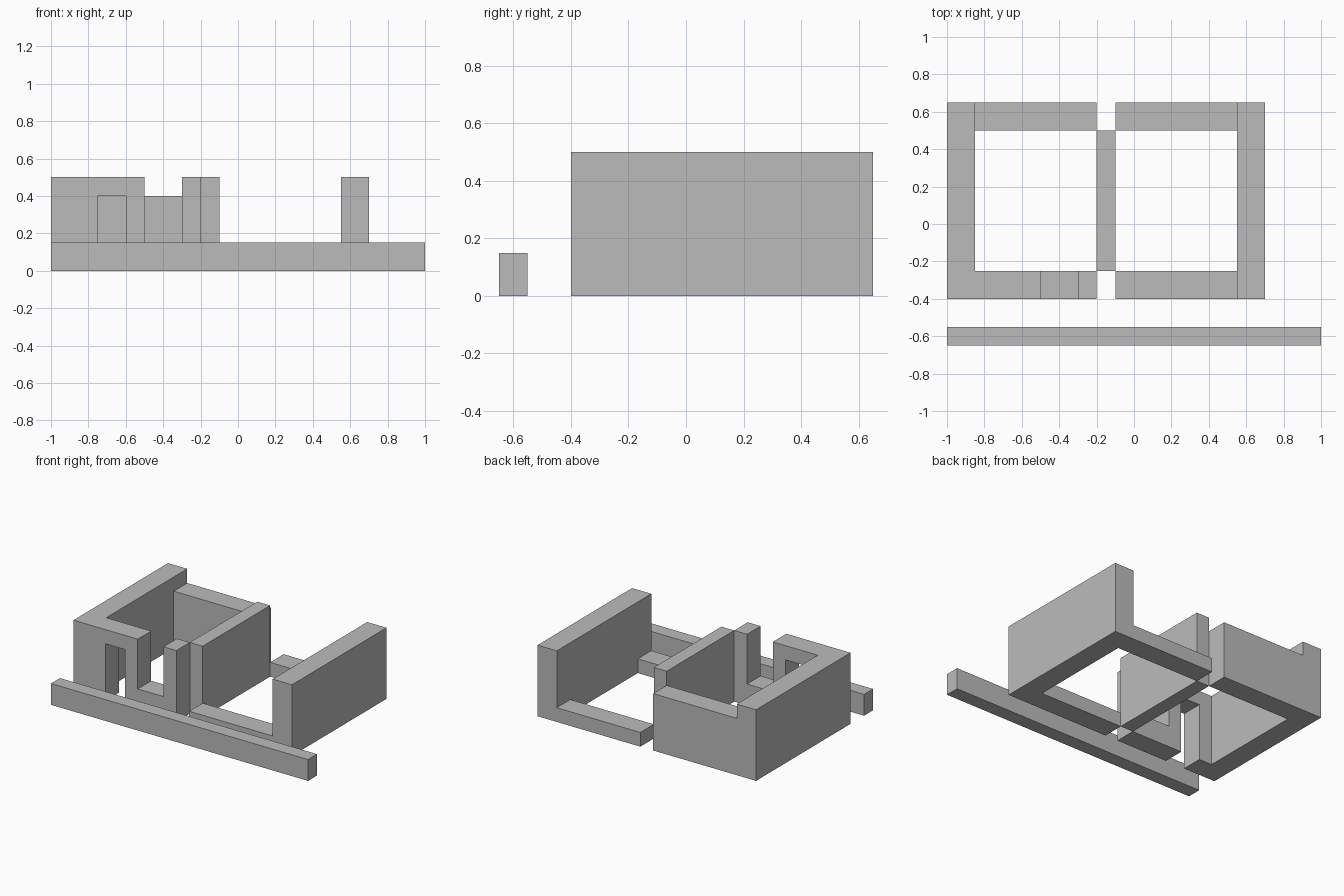
import bpy
import bmesh

if "Cube" in bpy.data.objects:
    bpy.data.objects.remove(bpy.data.objects["Cube"])

grey = bpy.data.materials.new("plain grey")
grey.diffuse_color = (0.5, 0.5, 0.5, 1.0)
grey.use_nodes = True
grey.node_tree.nodes["Principled BSDF"].inputs["Base Color"].default_value = grey.diffuse_color


def prism(name, plan, z0, z1):
    """Extrude a flat plan outline from z0 to z1."""
    bm = bmesh.new()
    face = bm.faces.new([bm.verts.new((x, y, z0)) for x, y in plan])
    up = bmesh.ops.extrude_face_region(bm, geom=[face], use_keep_orig=True)
    for v in up["geom"]:
        if isinstance(v, bmesh.types.BMVert):
            v.co.z = z1
    bmesh.ops.recalc_face_normals(bm, faces=bm.faces)
    mesh = bpy.data.meshes.new(name)
    bm.to_mesh(mesh)
    bm.free()
    mesh.materials.append(grey)
    obj = bpy.data.objects.new(name, mesh)
    bpy.context.collection.objects.link(obj)
    return obj


def box(name, x0, x1, y0, y1, z0, z1):
    return prism(name, [(x0, y0), (x1, y0), (x1, y1), (x0, y1)], z0, z1)


def u_plan(outer, inner, end):
    """Three-sided room outline, open at x = end."""
    return [(outer, -0.4), (end, -0.4), (end, -0.25), (inner, -0.25),
            (inner, 0.5), (end, 0.5), (end, 0.65), (outer, 0.65)]


def cut(obj, *bounds):
    """Subtract a box from obj."""
    cutter = box("cutter", *bounds)
    cutter.hide_render = True
    mod = obj.modifiers.new("cut", "BOOLEAN")
    mod.operation = "DIFFERENCE"
    mod.solver = "EXACT"
    mod.object = cutter
    bpy.context.view_layer.update()
    graph = bpy.context.evaluated_depsgraph_get()
    mesh = bpy.data.meshes.new_from_object(obj.evaluated_get(graph))
    obj.modifiers.clear()
    obj.data = mesh
    bpy.data.objects.remove(cutter)


# Left room: doorway, open-topped window, lowered back wall
left = prism("left_room_walls", u_plan(-1.0, -0.85, -0.2), 0, 0.5)
cut(left, -0.75, -0.6, -0.5, -0.2, -0.1, 0.4)
cut(left, -0.5, -0.3, -0.5, -0.2, 0.15, 0.6)
cut(left, -0.85, -0.1, 0.4, 0.75, 0.4, 0.6)

# Right room: tall end wall with low front and back walls
right = prism("right_room_walls", u_plan(0.7, 0.55, -0.1), 0, 0.5)
cut(right, -0.3, 0.55, -0.5, 0.75, 0.1, 0.6)

# Dividing wall between the rooms, and the kerb in front
box("dividing_wall", -0.2, -0.1, -0.25, 0.5, 0, 0.5)
box("front_kerb", -1.0, 1.0, -0.65, -0.55, 0, 0.15)
